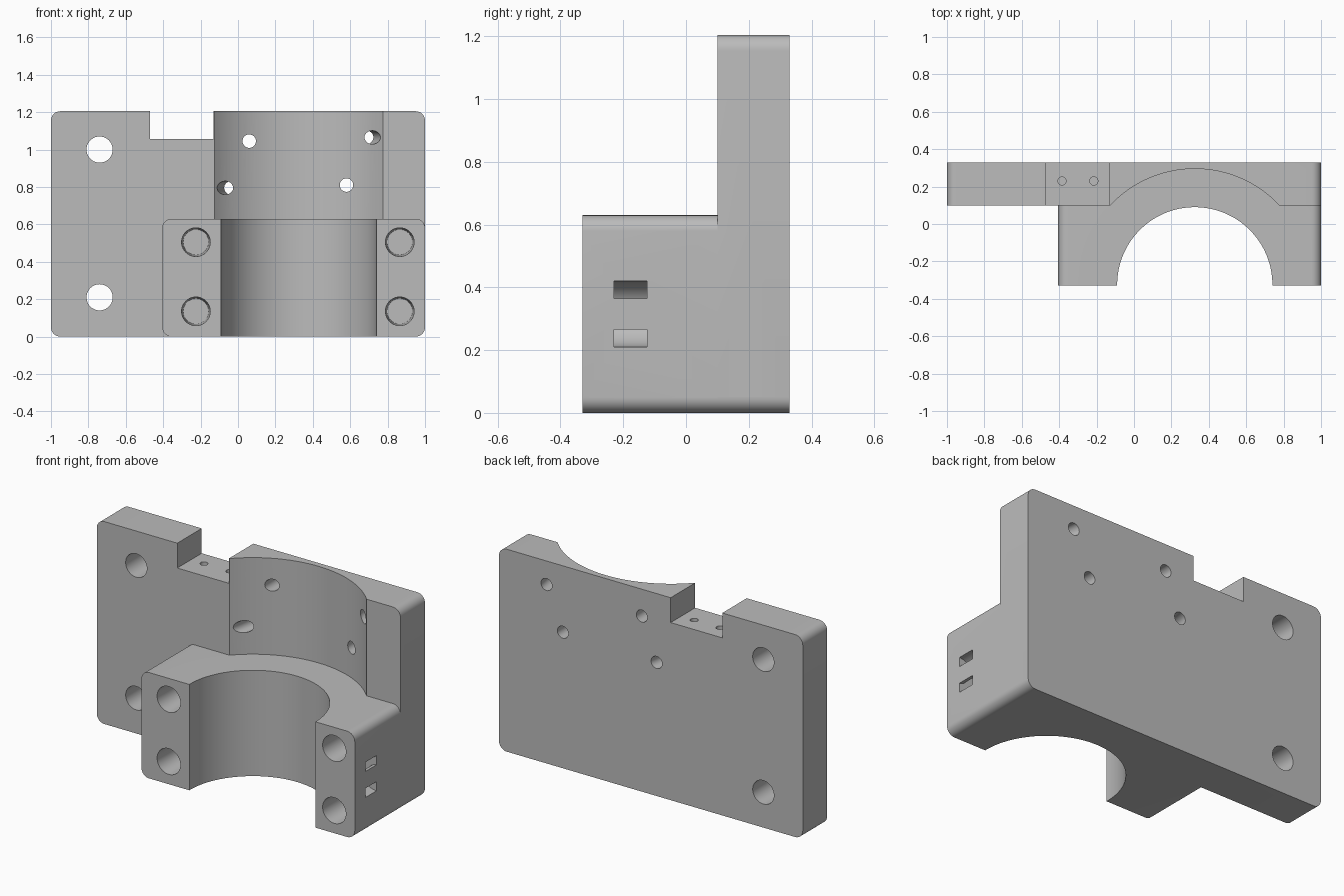
import bpy, bmesh, math
from mathutils import Vector

old = bpy.data.objects.get("Cube")
if old:
    bpy.data.objects.remove(old, do_unlink=True)

grey = bpy.data.materials.new("plain grey")
grey.use_nodes = True
colour = (0.5, 0.5, 0.5, 1)
grey.diffuse_color = colour
grey.node_tree.nodes["Principled BSDF"].inputs["Base Color"].default_value = colour


def finish(name, bm):
    bmesh.ops.recalc_face_normals(bm, faces=bm.faces)
    mesh = bpy.data.meshes.new(name)
    bm.to_mesh(mesh)
    bm.free()
    mesh.materials.append(grey)
    ob = bpy.data.objects.new(name, mesh)
    bpy.context.collection.objects.link(ob)
    return ob


def slab(name, x0, x1, y0, y1, z0, z1, radius=0):
    """Box whose four front-view corners can be rounded."""
    bm = bmesh.new()
    bmesh.ops.create_cube(bm, size=1)
    for v in bm.verts:
        v.co = ((x0 + x1) / 2 + v.co.x * (x1 - x0),
                (y0 + y1) / 2 + v.co.y * (y1 - y0),
                (z0 + z1) / 2 + v.co.z * (z1 - z0))
    if radius:
        along_y = [e for e in bm.edges
                   if abs(e.verts[0].co.y - e.verts[1].co.y) > 0.01]
        bmesh.ops.bevel(bm, geom=along_y, offset=radius, segments=8,
                        profile=0.5, affect='EDGES')
    return finish(name, bm)


def rod(name, start, end, r0, r1=None, sides=40):
    """Cylinder or cone running from start to end."""
    start, end = Vector(start), Vector(end)
    axis = end - start
    bm = bmesh.new()
    bmesh.ops.create_cone(bm, cap_ends=True, segments=sides, radius1=r0,
                          radius2=r0 if r1 is None else r1, depth=axis.length)
    turn = Vector((0, 0, 1)).rotation_difference(axis).to_matrix().to_4x4()
    bmesh.ops.transform(bm, matrix=turn, verts=bm.verts)
    bmesh.ops.translate(bm, vec=(start + end) / 2, verts=bm.verts)
    return finish(name, bm)


def combine(target, tool, operation='DIFFERENCE'):
    mod = target.modifiers.new(tool.name, 'BOOLEAN')
    mod.object, mod.operation, mod.solver = tool, operation, 'EXACT'
    bpy.context.view_layer.objects.active = target
    bpy.ops.object.modifier_apply(modifier=mod.name)
    bpy.data.objects.remove(tool, do_unlink=True)


# Back plate joined to the clamp block
TOP, STEP, FRONT, BACK = 1.205, 0.63, -0.33, 0.33
body = slab("clamp_bracket", -1, 1, 0.1, BACK, 0, TOP, 0.05)
combine(body, slab("clamp_block", -0.405, 1, FRONT, 0.2, 0, STEP, 0.05), 'UNION')

# Narrow lower bore and wide upper recess on the same axis
CX, CY = 0.325, -0.325
combine(body, rod("lower_bore", (CX, CY, -0.1), (CX, CY, 0.9), 0.415, sides=128))
combine(body, rod("upper_recess", (CX, CY, STEP), (CX, CY, 1.4), 0.62, sides=160))

# Top notch with two small blind holes in its floor
combine(body, slab("notch", -0.47, -0.13, 0, 0.5, 1.057, 1.4))
for x in (-0.385, -0.215):
    combine(body, rod("notch_hole", (x, 0.23, 0.85), (x, 0.23, 1.1), 0.022, sides=24))

# Mounting holes through the plate
for z in (0.21, 1.0):
    combine(body, rod("mounting_hole", (-0.74, 0, z), (-0.74, 0.5, z), 0.07))

# Tapered blind holes in the clamp faces
for x in (-0.225, 0.865):
    for z in (0.135, 0.505):
        combine(body, rod("insert_hole", (x, FRONT - 0.01, z), (x, 0, z), 0.077, 0.068))

# Straight and slanted screw holes behind the recess
for front, back, z in ((0.06, 0.06, 1.045), (0.58, 0.58, 0.81),
                       (0.735, 0.675, 1.065), (-0.085, -0.025, 0.795)):
    combine(body, rod("screw_hole", (front, 0.06, z), (back, 0.4, z), 0.036, sides=32))

# Curved tie channels entering and leaving each side of the block
for x in (1, -0.405):
    ring = rod("tie_channel", (x, -0.23, 0.315), (x, -0.125, 0.315), 0.105, sides=48)
    combine(ring, rod("tie_core", (x, -0.3, 0.315), (x, 0, 0.315), 0.05, sides=48))
    combine(body, ring)

bpy.ops.object.select_all(action='DESELECT')
body.select_set(True)
bpy.context.view_layer.objects.active = body
bpy.ops.object.shade_smooth_by_angle(angle=math.radians(30))
